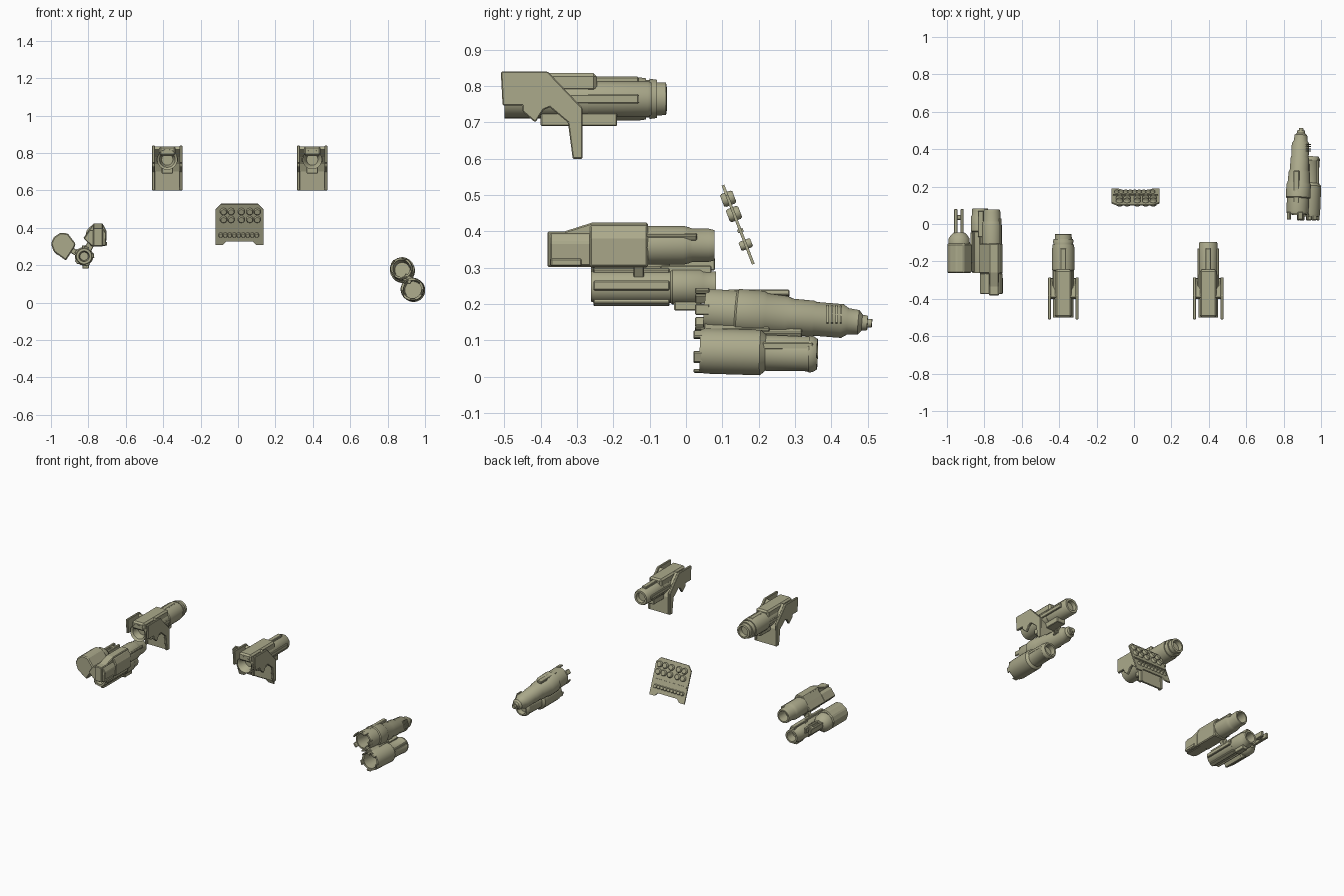
import bpy, bmesh, math
from mathutils import Vector, Matrix

cube = bpy.data.objects.get("Cube")
if cube:
    bpy.data.objects.remove(cube, do_unlink=True)

# One flat paint colour
paint = bpy.data.materials.new("khaki_paint")
paint.use_nodes = True
KHAKI = (0.41, 0.40, 0.26, 1)
paint.diffuse_color = KHAKI
paint.node_tree.nodes["Principled BSDF"].inputs["Base Color"].default_value = KHAKI


def finish(name, bm, bevel=0.0, smooth=False):
    bmesh.ops.recalc_face_normals(bm, faces=bm.faces)
    mesh = bpy.data.meshes.new(name)
    bm.to_mesh(mesh)
    bm.free()
    mesh.materials.append(paint)
    obj = bpy.data.objects.new(name, mesh)
    bpy.context.collection.objects.link(obj)
    if bevel:
        mod = obj.modifiers.new("bevel", 'BEVEL')
        mod.width, mod.segments = bevel, 1
    if smooth:
        bpy.ops.object.select_all(action='DESELECT')
        obj.select_set(True)
        bpy.context.view_layer.objects.active = obj
        bpy.ops.object.shade_smooth_by_angle(angle=math.radians(35))
    return obj


def lathe(name, profile, origin, direction=(0, 1, 0), sides=24):
    """Turn (distance, radius) pairs around an axis, with capped ends."""
    bm = bmesh.new()
    rings = []
    for d, r in profile:
        rings.append([bm.verts.new((r * math.cos(math.tau * (i + .5) / sides),
                                    r * math.sin(math.tau * (i + .5) / sides), d))
                      for i in range(sides)])
    for a, b in zip(rings, rings[1:]):
        for i in range(sides):
            j = (i + 1) % sides
            bm.faces.new((a[i], a[j], b[j], b[i]))
    bm.faces.new(rings[0])
    bm.faces.new(rings[-1])
    turn = Vector(direction).to_track_quat('Z', 'Y').to_matrix().to_4x4()
    bm.transform(Matrix.Translation(origin) @ turn)
    return finish(name, bm, smooth=True)


def prism(name, outline, lo, hi, axis='x', bevel=0.003, matrix=None):
    """Extrude a (y, z) outline along x, or an (x, z) outline along y."""
    bm = bmesh.new()
    place = (lambda p, t: (t, p[0], p[1])) if axis == 'x' else (lambda p, t: (p[0], t, p[1]))
    a = [bm.verts.new(place(p, lo)) for p in outline]
    b = [bm.verts.new(place(p, hi)) for p in outline]
    bm.faces.new(a)
    bm.faces.new(b)
    for i in range(len(a)):
        j = (i + 1) % len(a)
        bm.faces.new((a[i], a[j], b[j], b[i]))
    if matrix:
        bm.transform(matrix)
    return finish(name, bm, bevel)


def box(name, centre, size, roll=0, bevel=0.003):
    bm = bmesh.new()
    bmesh.ops.create_cube(bm, size=1)
    bm.transform(Matrix.Translation(centre) @ Matrix.Rotation(math.radians(roll), 4, 'Y')
                 @ Matrix.Diagonal((*size, 1)))
    return finish(name, bm, bevel)


def ring_of_boxes(name, centre, radius, size, count, start=0):
    for i in range(count):
        a = start + math.tau * i / count
        box(f"{name}_{i + 1}", (centre[0] + radius * math.sin(a), centre[1],
                                centre[2] + radius * math.cos(a)), size, math.degrees(a))


# Shoulder mounts: two side brackets, a curved sheet and a barrel
BRACKET = [(-.51, .84), (-.38, .84), (-.285, .74), (-.285, .6), (-.312, .6), (-.325, .7),
           (-.375, .742), (-.392, .735), (-.415, .7), (-.45, .73), (-.45, .747), (-.505, .747)]
SHEET = [(-.39, .835), (-.345, .79), (-.31, .75), (-.292, .71), (-.288, .6),
         (-.3, .6), (-.306, .7), (-.322, .74), (-.355, .78), (-.4, .82)]
BARREL_LEFT = [(.04, .03), (0, .042), (-.01, .052), (.22, .052), (.22, .05),
               (.385, .05), (.395, .045), (.395, .032), (.37, .03)]
BARREL_RIGHT = [(.04, .03), (0, .042), (-.01, .055), (.24, .055), (.245, .06), (.36, .06),
                (.38, .057), (.38, .052), (.39, .052), (.39, .056), (.41, .053), (.41, .046),
                (.435, .045), (.437, .033), (.41, .03)]
for side, x, barrel in (("left", .397, BARREL_LEFT), ("right", -.378, BARREL_RIGHT)):
    for s, end in ((-1, "inner"), (1, "outer")):
        prism(f"{side}_bracket_{end}", BRACKET, x + s * .066, x + s * .081)
        box(f"{side}_barrel_rail_{end}", (x + s * .05, -.26, .765), (.014, .26, .025))
    prism(f"{side}_curved_sheet", SHEET, x - .068, x + .068, bevel=0)
    lathe(f"{side}_barrel", barrel, (x, -.49, .765))
    box(f"{side}_top_housing", (x, -.372, .81), (.09, .255, .052), bevel=.01)
    box(f"{side}_under_block", (x, -.295, .708), (.06, .21, .036))
    box(f"{side}_top_strip", (x, -.19, .818), (.03, .12, .016))

# Control panel, leaning forward at the top
LEAN = Matrix.Translation((.008, .143, .42)) @ Matrix.Rotation(math.radians(21), 4, 'X')
PANEL = [(-.127, -.118), (-.09, -.118), (-.07, -.098), (.07, -.098), (.09, -.118), (.127, -.118),
         (.127, .085), (.1, .115), (-.1, .115), (-.127, .085)]
prism("control_panel", PANEL, -.004, .004, 'y', 0, LEAN)
TILT = (LEAN.to_3x3() @ Vector((0, 1, 0)))


def knob(name, x, z, r, depth):
    lathe(name, [(-depth, r * .8), (-depth * .7, r), (depth * .7, r), (depth, r * .8)],
          LEAN @ Vector((x, 0, z)), TILT, 10)


for row, z in enumerate((.03, .075)):
    for col, x in enumerate((-.085, -.045, .01, .055, .095)):
        knob(f"panel_knob_{row}_{col}", x, z, .019, .018)
for col in range(9):
    knob(f"panel_button_{col}", -.1 + col * .024, -.06, .013, .017)
prism("panel_divider", [(-.12, -.024), (.12, -.024), (.12, -.014), (-.12, -.014)],
      -.008, .008, 'y', 0, LEAN)

# Left twin pod: a long upper tube and a short lower tube
UPPER_AXIS = Vector((.045, 1, -.08))
UPPER = [(.14, .04), (.03, .046), (.03, .056), (.045, .06), (.115, .06), (.12, .066), (.19, .066),
         (.2, .06), (.255, .057), (.27, .051), (.33, .05), (.335, .047), (.41, .047), (.425, .037),
         (.455, .034), (.465, .022), (.48, .02), (.48, .012), (.492, .012)]
lathe("upper_pod_tube", UPPER, (.872, .022, .186), UPPER_AXIS)
LOWER_AXIS = Vector((.04, 1, -.03))
LOWER = [(.15, .045), (.02, .048), (.02, .06), (.035, .063), (.185, .063), (.2, .05), (.315, .048),
         (.32, .051), (.33, .05), (.342, .042), (.342, .033), (.31, .03)]
lathe("lower_pod_tube", LOWER, (.931, .02, .072), LOWER_AXIS)
ring_of_boxes("upper_pod_lip", (.873, .045, .184), .055, (.03, .04, .01), 5, .3)
ring_of_boxes("lower_pod_lip", (.932, .038, .071), .055, (.03, .036, .01), 5, .6)
box("pod_joint", (.908, .14, .127), (.05, .18, .04), 32)
box("pod_rear_joint", (.918, .25, .118), (.035, .14, .03), 32)
box("upper_pod_rail", (.868, .2, .23), (.03, .17, .016), -10)
box("lower_pod_rail", (.982, .28, .085), (.014, .14, .02))
for i in range(4):
    box(f"upper_pod_vent_{i}", (.933, .39 + i * .012, .172), (.008, .005, .05), -20, 0)

# Right cluster: outer pod with a clamp at the back
OUTER = [(-1, .315), (-.985, .35), (-.95, .374), (-.91, .37), (-.868, .315), (-.875, .295),
         (-.92, .225), (-.985, .272)]
prism("outer_pod_body", OUTER, -.262, -.105, 'y', .006)
lathe("outer_pod_dome", [(0, .058), (.03, .056), (.05, .042), (.062, .028)],
      (-.935, -.107, .305))
for s in (-1, 1):
    box(f"outer_clamp_prong_{s}", (-.936 + s * .017, .01, .31), (.017, .14, .035))
box("outer_clamp_bar", (-.936, .035, .31), (.05, .025, .03))

# Right cluster: inner top pod with a stepped nose
NOSE = [(-.382, .302), (-.382, .4), (-.335, .4), (-.26, .424), (-.105, .424), (-.105, .302)]
prism("inner_pod_core", NOSE, -.775, -.722, bevel=.004)
SHELL = [(-.828, .343), (-.8, .385), (-.772, .424), (-.72, .418), (-.702, .38), (-.706, .302),
         (-.785, .3), (-.805, .33)]
prism("inner_pod_body", SHELL, -.265, -.105, 'y', .005)
CHEEK = [(-.825, .343), (-.795, .388), (-.72, .395), (-.704, .37), (-.708, .305), (-.785, .305)]
prism("inner_pod_nose", CHEEK, -.375, -.262, 'y', .004)
lathe("inner_pod_barrel", [(0, .054), (.1, .054), (.115, .05), (.125, .046), (.17, .046),
                           (.185, .042), (.185, .033), (.12, .03)], (-.76, -.107, .362))
box("inner_pod_side_strip", (-.704, -.33, .315), (.008, .085, .02))
box("inner_pod_rail", (-.716, -.04, .385), (.012, .14, .02), 30)

# Right cluster: lower tube with a collar of tabs
lathe("under_tube", [(.06, .022), (0, .028), (0, .041), (.01, .045), (.22, .045), (.225, .05),
                     (.3, .05), (.31, .044), (.345, .042), (.345, .031), (.29, .028)],
      (-.823, -.262, .248))
ring_of_boxes("under_tube_fin", (-.823, -.15, .248), .047, (.026, .21, .014), 5, .25)
box("under_tube_foot", (-.815, .005, .197), (.035, .075, .03))
box("under_tube_top_block", (-.82, .0, .295), (.03, .14, .022))
box("cluster_link", (-.795, -.13, .3), (.04, .03, .05), 30)
box("outer_link", (-.88, -.18, .275), (.05, .06, .03), 30)
